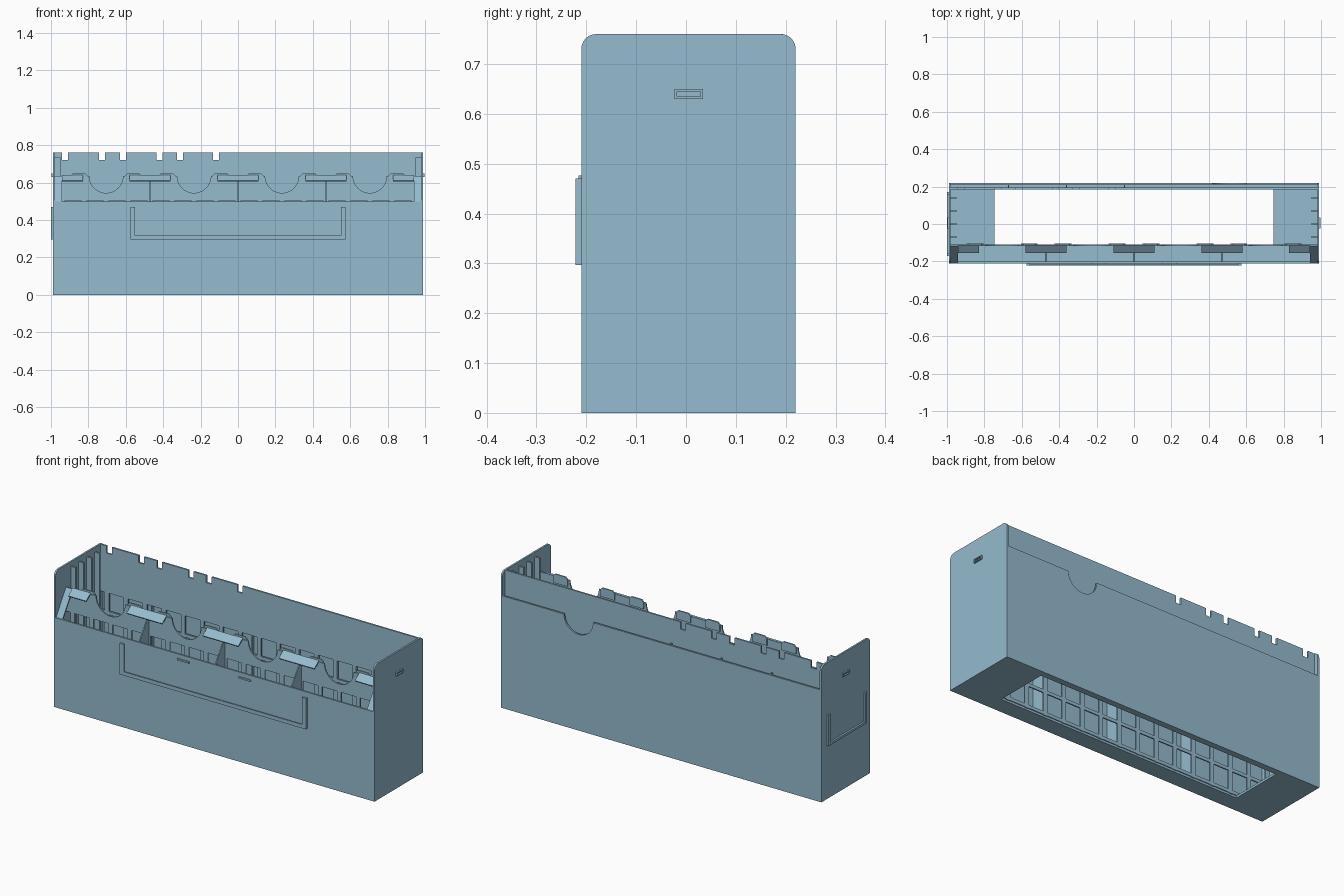
import bpy, bmesh, math

if "Cube" in bpy.data.objects:
    bpy.data.objects.remove(bpy.data.objects["Cube"])

mat = bpy.data.materials.new("steel_blue")
mat.diffuse_color = (0.30, 0.50, 0.62, 1)
mat.use_nodes = True
mat.node_tree.nodes["Principled BSDF"].inputs["Base Color"].default_value = mat.diffuse_color


def finish(name, bm):
    bmesh.ops.recalc_face_normals(bm, faces=bm.faces)
    me = bpy.data.meshes.new(name)
    bm.to_mesh(me)
    bm.free()
    me.materials.append(mat)
    ob = bpy.data.objects.new(name, me)
    bpy.context.collection.objects.link(ob)
    return ob


def add_box(bm, x0, x1, y0, y1, z0, z1):
    vs = bmesh.ops.create_cube(bm, size=1)["verts"]
    for v in vs:
        v.co = ((x0 + x1) / 2 + v.co.x * (x1 - x0),
                (y0 + y1) / 2 + v.co.y * (y1 - y0),
                (z0 + z1) / 2 + v.co.z * (z1 - z0))


def boxes(name, *dims):
    bm = bmesh.new()
    for d in dims:
        add_box(bm, *d)
    return finish(name, bm)


def prism(name, pts, axis, a, b):
    """Extrude a 2D outline (other axis, z) along x or y from a to b."""
    bm = bmesh.new()
    put = (lambda p: (a, p[0], p[1])) if axis == "x" else (lambda p: (p[0], a, p[1]))
    f = bm.faces.new([bm.verts.new(put(p)) for p in pts])
    ext = bmesh.ops.extrude_face_region(bm, geom=[f])["geom"]
    d = b - a
    vec = (d, 0, 0) if axis == "x" else (0, d, 0)
    bmesh.ops.translate(bm, vec=vec, verts=[v for v in ext if isinstance(v, bmesh.types.BMVert)])
    return finish(name, bm)


def thumb_cuts(centres, z, r=0.09, n=20):
    """Points running left to right along a top edge with half-round cuts."""
    return [(c - r * math.cos(math.pi * i / n), z - r * math.sin(math.pi * i / n))
            for c in centres for i in range(n + 1)]


CUTS = (-0.705, -0.235, 0.235, 0.705)

# Floor frame around the large opening
boxes("floor_frame", (-0.98, -0.745, -0.2, 0.21, 0, 0.012), (0.745, 0.98, -0.2, 0.21, 0, 0.012),
      (-0.745, 0.745, -0.2, -0.115, 0, 0.012), (-0.745, 0.745, 0.185, 0.21, 0, 0.012))

# Outer walls
boxes("front_wall", (-0.98, 0.98, -0.21, -0.2, 0, 0.5))
prism("back_wall", [(-0.98, 0), (-0.98, 0.626)] + thumb_cuts([0.51], 0.626)
      + [(0.98, 0.626), (0.98, 0)], "y", 0.21, 0.22)

# End walls with rounded top corners
end = [(-0.21, 0), (0.22, 0)]
for cy, start in ((0.19, 0), (-0.18, 90)):
    for i in range(9):
        t = math.radians(start + i * 90 / 8)
        end.append((cy + 0.03 * math.cos(t), 0.73 + 0.03 * math.sin(t)))
prism("left_end_wall", end, "x", -0.99, -0.98)
prism("right_end_wall", end, "x", 0.98, 0.99)

# Notched upper back panel
top = [(-0.98, 0.5), (-0.98, 0.76)]
for c in (-0.925, -0.727, -0.615, -0.42, -0.31, -0.118):
    top += [(c - 0.016, 0.76), (c - 0.016, 0.72), (c + 0.016, 0.72), (c + 0.016, 0.76)]
prism("notched_back_panel", top + [(0.98, 0.76), (0.98, 0.5)], "y", 0.185, 0.195)

# Upper inner panel with half-round finger cuts
prism("finger_cut_panel", [(-0.98, 0.505), (-0.98, 0.635)] + thumb_cuts(CUTS, 0.635)
      + [(0.98, 0.635), (0.98, 0.505)], "y", -0.117, -0.11)

# Lower inner panels as window grids
for name, y0, y1 in (("front_window_grid", -0.117, -0.11), ("back_window_grid", 0.185, 0.195)):
    bars = []
    for i in range(17):
        x = -0.94 + i * 0.1175
        bars.append((x - 0.013, x + 0.013, y0, y1, 0.01, 0.51))
    for k in range(5):
        z = 0.012 + k * 0.1225
        bars.append((-0.98, 0.98, y0, y1, z, z + 0.018))
    boxes(name, *bars)

# Pocket dividers with sloped tops, front and back
for i, x in enumerate((-0.47, 0, 0.47)):
    prism(f"pocket_divider_{i}", [(-0.2, 0.01), (-0.2, 0.5), (-0.117, 0.62), (-0.117, 0.01)],
          "x", x - 0.003, x + 0.003)
boxes("back_dividers", *[(x - 0.003, x + 0.003, 0.195, 0.21, 0.01, 0.63)
                         for x in (-0.67, -0.36, -0.05)])

# Sloped end cheeks of the pockets
for side, s in (("left", -1), ("right", 1)):
    prism(side + "_sloped_cheek", [(-0.205, 0.5), (-0.117, 0.635), (-0.112, 0.628), (-0.2, 0.494)],
          "x", s * 0.94, s * 0.98)

# Sloped lips and raised tabs beside every finger cut
edges = [-0.94] + [c + d for c in CUTS for d in (-0.125, 0.125)] + [0.94]
for i in range(0, len(edges), 2):
    prism(f"sloped_lip_{i // 2}", [(-0.155, 0.612), (-0.115, 0.642), (-0.112, 0.636), (-0.152, 0.606)],
          "x", edges[i], edges[i + 1])
for i, c in enumerate(CUTS):
    for s in (-1, 1):
        m = c + s * 0.145
        prism(f"raised_tab_{i}_{'left' if s < 0 else 'right'}",
              [(m - 0.045, 0.6), (m - 0.045, 0.637), (m - 0.032, 0.65), (m + 0.032, 0.65),
               (m + 0.045, 0.637), (m + 0.045, 0.6)], "y", -0.112, -0.104)

# Guide ribs inside both ends
boxes("guide_ribs", *[(min(s * 0.95, s * 0.981), max(s * 0.95, s * 0.981), y - 0.005, y + 0.005, 0.01, 0.735)
                      for s in (-1, 1) for y in (-0.07, 0, 0.07, 0.14)])

# U-shaped label holder on the front, with a recessed inner step
boxes("front_label_holder",
      (-0.575, -0.56, -0.222, -0.21, 0.297, 0.47), (0.56, 0.575, -0.222, -0.21, 0.297, 0.47),
      (-0.56, 0.56, -0.222, -0.21, 0.297, 0.308),
      (-0.56, -0.55, -0.222, -0.217, 0.308, 0.47), (0.55, 0.56, -0.222, -0.217, 0.308, 0.47),
      (-0.55, 0.55, -0.222, -0.217, 0.308, 0.318))
boxes("front_clips", *[(s * 0.19 - 0.037, s * 0.19 + 0.037, -0.216, -0.21, 0.467, 0.476) for s in (-1, 1)])

# U-shaped label holder on the left end
boxes("end_label_holder",
      (-1, -0.99, -0.17, -0.155, 0.297, 0.47), (-1, -0.99, 0.155, 0.17, 0.297, 0.47),
      (-1, -0.99, -0.155, 0.155, 0.297, 0.31))

# Small framed catches on both ends
for side, s in (("left", -1), ("right", 1)):
    a, b = sorted((s * 0.99, s * 0.998))
    boxes(side + "_catch", (a, b, -0.023, 0.034, 0.63, 0.635), (a, b, -0.023, 0.034, 0.645, 0.65),
          (a, b, -0.023, -0.018, 0.635, 0.645), (a, b, 0.029, 0.034, 0.635, 0.645))
